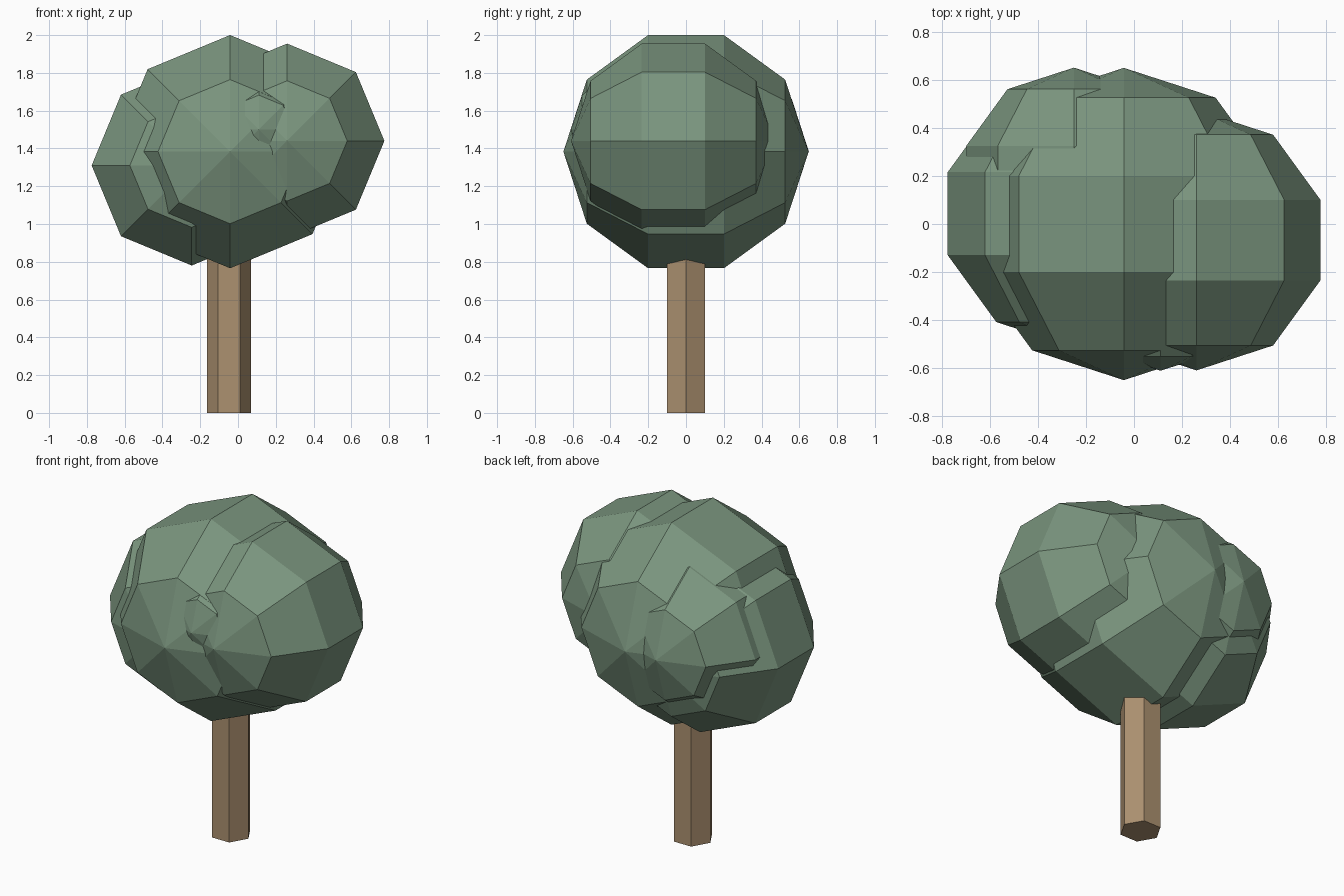
import bpy
import math

cube = bpy.data.objects.get("Cube")
if cube:
    bpy.data.objects.remove(cube, do_unlink=True)


def make_material(name, rgb):
    mat = bpy.data.materials.new(name)
    mat.use_nodes = True
    color = (*rgb, 1.0)
    mat.diffuse_color = color
    for node in mat.node_tree.nodes:
        if node.type == "BSDF_PRINCIPLED":
            node.inputs["Base Color"].default_value = color
            node.inputs["Roughness"].default_value = 0.9
    return mat


leaf_green = make_material("leaf green", (0.195, 0.30, 0.209))
bark_brown = make_material("bark brown", (0.413, 0.283, 0.162))


def finish(name, mat):
    obj = bpy.context.object
    obj.name = name
    obj.data.materials.append(mat)
    bpy.ops.object.shade_flat()
    return obj


def leaf_clump(name, center, radius):
    """Low-poly ball whose poles point to the front and back."""
    bpy.ops.mesh.primitive_uv_sphere_add(
        segments=8, ring_count=5, radius=radius,
        location=center, rotation=(math.pi / 2, 0, 0))
    return finish(name, leaf_green)


# Six-sided trunk, its top buried in the crown
trunk_height = 1.1
bpy.ops.mesh.primitive_cylinder_add(
    vertices=6, radius=0.117, depth=trunk_height,
    location=(-0.047, 0, trunk_height / 2), rotation=(0, 0, math.pi / 6))
finish("trunk", bark_brown)

# Overlapping leaf clumps forming the crown
leaf_clump("crown_main", (-0.042, 0, 1.383), 0.649)
leaf_clump("crown_left", (0.26, -0.067, 1.44), 0.5415)
leaf_clump("crown_right", (-0.245, 0.043, 1.31), 0.557)
leaf_clump("crown_back", (-0.25, 0.18, 1.385), 0.47)
leaf_clump("crown_front_bump", (0.11, -0.30, 1.50), 0.31)
